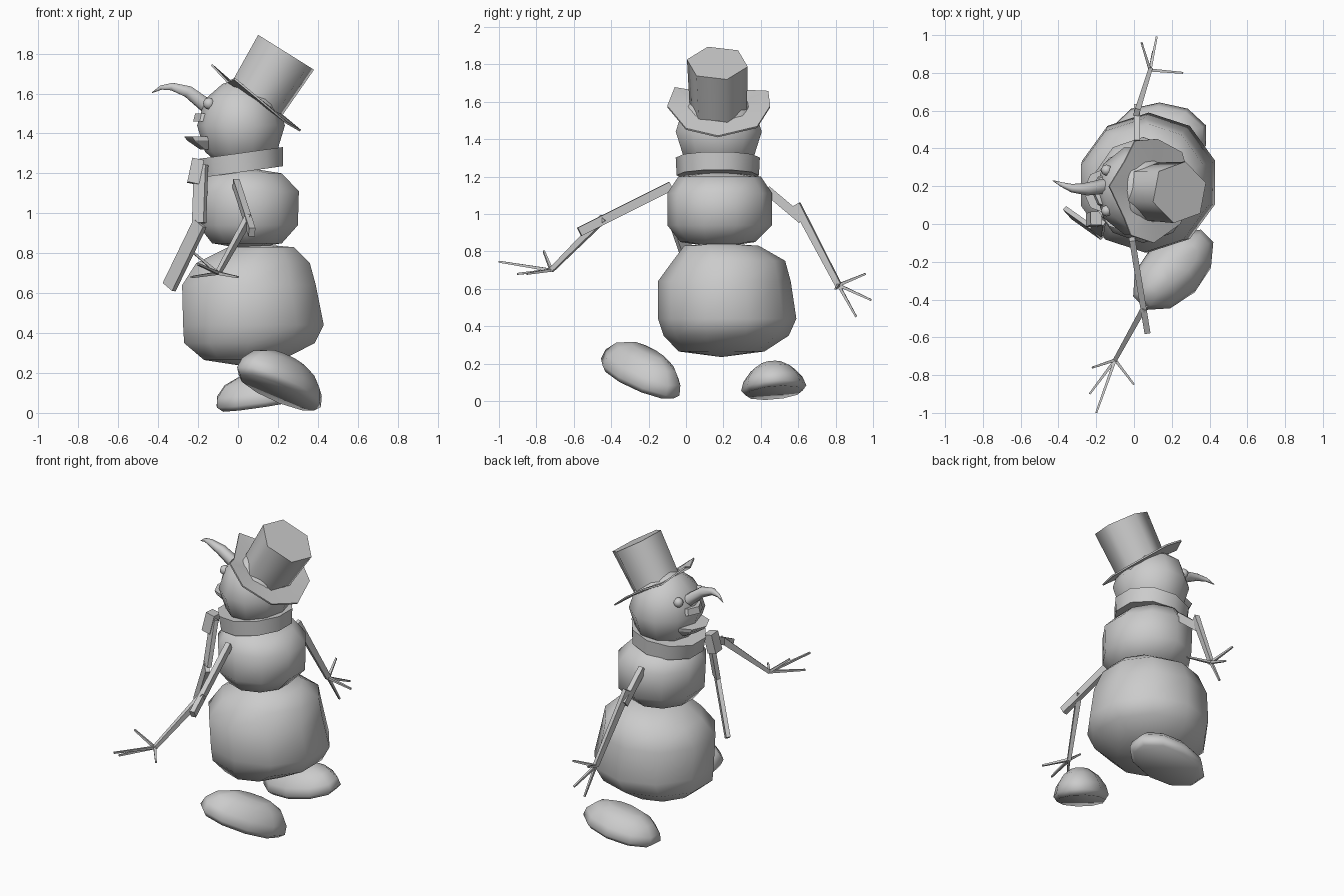
import bpy, bmesh, math
from mathutils import Vector, Matrix

if "Cube" in bpy.data.objects:
    bpy.data.objects.remove(bpy.data.objects["Cube"])

grey = bpy.data.materials.new("plain grey")
grey.diffuse_color = (0.6, 0.6, 0.6, 1)
grey.use_nodes = True
grey.node_tree.nodes["Principled BSDF"].inputs["Base Color"].default_value = grey.diffuse_color


def finish(name, bm, smooth=None):
    bmesh.ops.recalc_face_normals(bm, faces=bm.faces[:])
    me = bpy.data.meshes.new(name)
    bm.to_mesh(me)
    bm.free()
    ob = bpy.data.objects.new(name, me)
    bpy.context.collection.objects.link(ob)
    me.materials.append(grey)
    if smooth:
        bpy.ops.object.select_all(action='DESELECT')
        ob.select_set(True)
        bpy.context.view_layer.objects.active = ob
        bpy.ops.object.shade_smooth_by_angle(angle=math.radians(smooth))
    return ob


def skin(bm, loops):
    for a, b in zip(loops, loops[1:]):
        n = len(a)
        for i in range(n):
            bm.faces.new((a[i], a[(i + 1) % n], b[(i + 1) % n], b[i]))


def loft(name, rings, seg=10, smooth=70, mat=Matrix(), turn=0.0, poles=None):
    """rings: (z, x_min, x_max, y_min, y_max); poles: z of end points, else flat caps"""
    bm = bmesh.new()
    angles = [2 * math.pi * (i + turn) / seg for i in range(seg)]
    cmax = max(abs(math.cos(a)) for a in angles)
    smax = max(abs(math.sin(a)) for a in angles)
    loops = []
    for z, x0, x1, y0, y1 in rings:
        loops.append([bm.verts.new(mat @ Vector((
            (x0 + x1) / 2 + (x1 - x0) / 2 * math.cos(a) / cmax,
            (y0 + y1) / 2 + (y1 - y0) / 2 * math.sin(a) / smax, z))) for a in angles])
    skin(bm, loops)
    for k, loop in enumerate((loops[0], loops[-1])):
        if poles:
            _, x0, x1, y0, y1 = rings[-k]
            tip = bm.verts.new(mat @ Vector(((x0 + x1) / 2, (y0 + y1) / 2, poles[k])))
            for i in range(seg):
                bm.faces.new((loop[i], loop[(i + 1) % seg], tip))
        else:
            bm.faces.new(loop)
    return finish(name, bm, smooth)


def tube(name, path, sizes, seg=4, side=(0, 0, 1), smooth=None):
    """sizes: (half width, half depth) at each path point; side guides the width"""
    bm = bmesh.new()
    pts = [Vector(p) for p in path]
    loops = []
    for i, p in enumerate(pts):
        d = (pts[min(i + 1, len(pts) - 1)] - pts[max(i - 1, 0)]).normalized()
        w = Vector(side)
        w = (w - d * w.dot(d)).normalized()
        t = d.cross(w)
        k = math.sqrt(2) if seg == 4 else 1
        loops.append([bm.verts.new(p + k * (w * sizes[i][0] * math.cos(a) + t * sizes[i][1] * math.sin(a)))
                      for a in [2 * math.pi * (j + 0.5) / seg for j in range(seg)]])
    skin(bm, loops)
    bm.faces.new(loops[0])
    bm.faces.new(loops[-1])
    return finish(name, bm, smooth)


# Three snowballs
loft("bottom_ball", [(.265, -.17, .22, -.04, .42), (.35, -.27, .385, -.12, .55),
                     (.44, -.275, .43, -.15, .59), (.64, -.28, .39, -.15, .56),
                     (.75, -.21, .36, -.07, .53), (.83, -.05, .28, -.01, .39)], poles=(.235, .845), turn=.5)
loft("middle_ball", [(.85, -.13, .22, -.03, .37), (.94, -.2, .30, -.1, .46),
                     (1.11, -.21, .305, -.1, .46), (1.2, -.15, .22, -.04, .40)], poles=(.82, 1.23), turn=.5)
head = []
for a in (-65, -35, 0, 35, 65):
    c, s = math.cos(math.radians(a)), math.sin(math.radians(a))
    head.append((1.44 + .23 * s, .015 - .22 * c, .015 + .22 * c, .175 - .23 * c, .175 + .23 * c))
loft("head", head, poles=(1.21, 1.68))

# Scarf band, knot and hanging tail
tilt = Matrix.Translation((0, .17, 1.255)) @ Matrix.Rotation(math.radians(-8), 4, 'Y')
loft("scarf_band", [(-.05, -.205, .22, -.22, .22), (.045, -.21, .235, -.225, .225)], smooth=40, mat=tilt, turn=.5)
tube("scarf_knot", [(-.20, .03, 1.27), (-.225, .02, 1.15)], [(.035, .03), (.035, .03)], side=(0, 1, 0))
tube("scarf_tail_upper", [(-.185, .02, 1.24), (-.195, -.04, .95)], [(.035, .013)] * 2, side=(1, -.7, 0))
tube("scarf_tail_lower", [(-.19, -.05, .95), (-.345, .06, .63)], [(.04, .013)] * 2, side=(.75, -.7, .3))

# Tilted top hat: crown, and a wavy brim with a raised front tip
hat = Matrix.Translation((.09, .17, 1.565)) @ Matrix.Rotation(math.radians(32), 4, 'Y')
loft("hat_crown", [(-.02, -.15, .15, -.15, .155), (.285, -.165, .165, -.165, .16)], seg=6, mat=hat, turn=.3, smooth=65)
rim = [(-.02, -.06, 1.67), (.10, -.1, 1.57), (.24, 0, 1.45), (.31, .17, 1.41), (.25, .38, 1.46),
       (.12, .45, 1.57), (0, .44, 1.65), (-.055, .33, 1.655), (-.135, .2, 1.74), (-.055, .03, 1.655)]
bm = bmesh.new()
up = hat.to_3x3() @ Vector((0, 0, .01))
outer, inner = [], []
for p in rim:
    local = hat.inverted() @ Vector(p)
    flat = Vector((local.x, local.y, 0)).normalized() * .13
    outer.append(Vector(p))
    inner.append(hat @ flat)
loops = [[bm.verts.new(v + k * up) for v in ring] for ring, k in
         ((inner, 0), (outer, 0), (outer, 1), (inner, 1))]
skin(bm, loops + loops[:1])
finish("hat_brim", bm, 60)

# Face: bent nose, eyes, lips
tube("nose", [(-.16, .2, 1.54), (-.25, .185, 1.61), (-.33, .19, 1.635), (-.385, .21, 1.63), (-.43, .23, 1.605)],
     [(.04, .04), (.034, .034), (.022, .022), (.012, .012), (.002, .002)], seg=6, smooth=65)
for side, y in (("right", .07), ("left", .285)):
    bm = bmesh.new()
    bmesh.ops.create_uvsphere(bm, u_segments=8, v_segments=6, radius=.03,
                              matrix=Matrix.Translation((-.145, y, 1.55)))
    finish(side + "_eye", bm, 70)
loft("lower_lip", [(1.32, -.19, 0, .08, .27), (1.365, -.255, 0, .05, .30), (1.385, -.27, 0, .05, .30)],
     seg=8, smooth=30)
loft("upper_lip", [(1.46, -.225, 0, .07, .28), (1.50, -.215, 0, .08, .27)], seg=8, smooth=30)

# Stick arms with twig fingers
arms = {
    "right": ([(-.01, -.08, 1.15), (.07, -.57, .905)], [(.055, -.44, .98), (-.10, -.72, .70)],
              [(-.2, -1, .745), (-.235, -.9, .68), (-.22, -.76, .80), (0, -.85, .68)], (.02, .012)),
    "left": ([(.015, .43, 1.13), (.015, .62, .97)], [(.015, .59, 1.05), (.085, .815, .62)],
             [(.12, .99, .54), (.04, .96, .68), (.10, .91, .45), (.26, .80, .60)], (.022, .016)),
}
for side, (upper, lower, tips, (r0, r1)) in arms.items():
    tube(side + "_upper_arm", upper, [(.024, .016)] * 2)
    tube(side + "_forearm", lower, [(r0, .015), (r1, .011)])
    for i, tip in enumerate(tips):
        tube(f"{side}_twig_{i + 1}", [lower[1], tip], [(.008, .008), (.005, .005)])

# Loose snow feet: domes on flat soles
foot = [(-.085, -.235, .235, -.145, .145), (-.055, -.265, .265, -.165, .165), (.0, -.255, .255, -.15, .15),
        (.06, -.205, .205, -.11, .11), (.098, -.12, .12, -.06, .06)]
for name, loc, yaw, pitch, roll, size in (
        ("right_foot", (.22, -.23, .18), 45, 22, 0, (1, 1, 1)),
        ("left_foot", (.13, .465, .115), 0, -9, 5, (.93, 1.06, .85))):
    m = (Matrix.Translation(loc) @ Matrix.Rotation(math.radians(yaw), 4, 'Z')
         @ Matrix.Rotation(math.radians(pitch), 4, 'Y') @ Matrix.Rotation(math.radians(roll), 4, 'X')
         @ Matrix.Diagonal((*size, 1)))
    loft(name, foot, mat=m, turn=.5, smooth=60)
